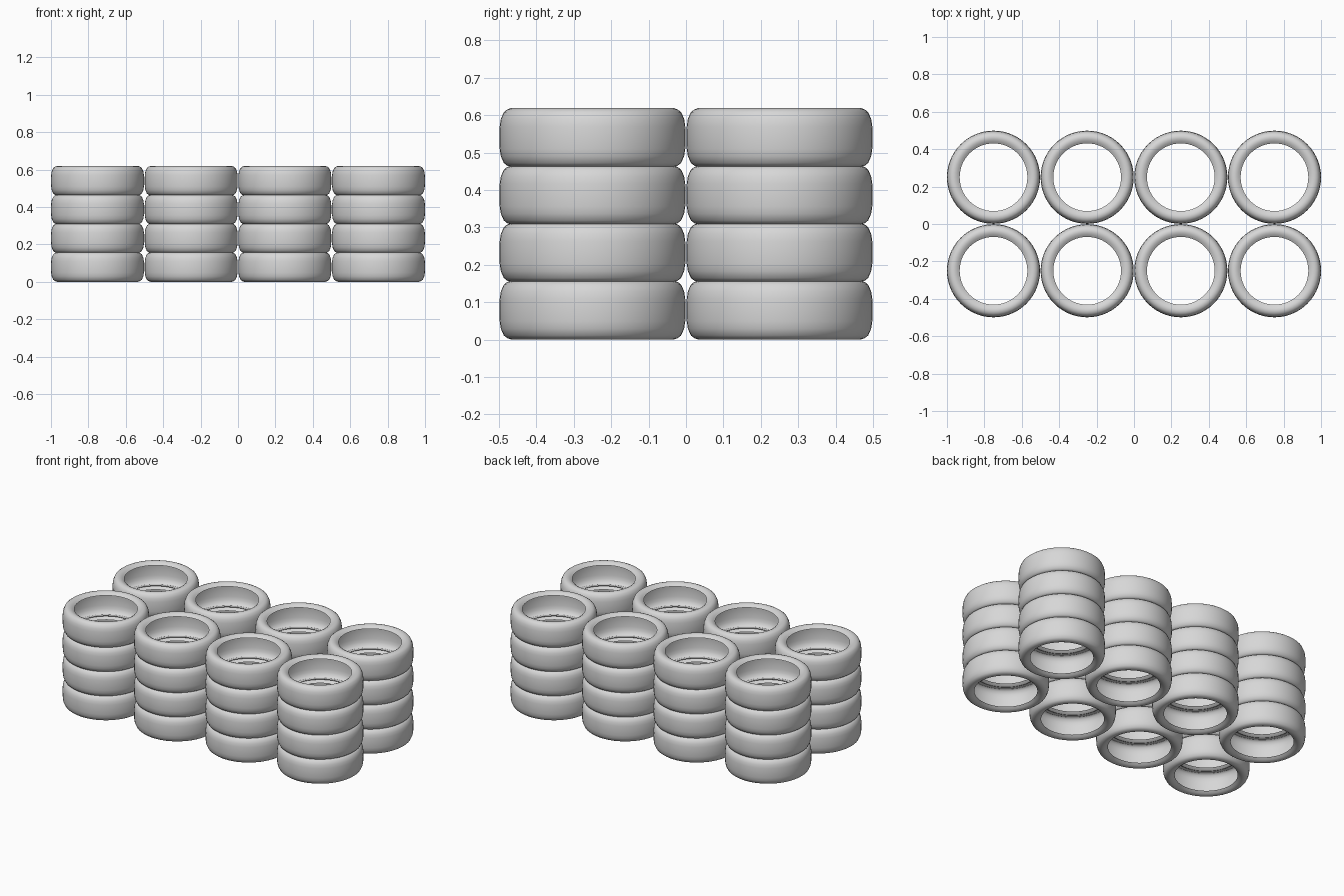
import bpy
import bmesh
from math import tau
from mathutils import Matrix, Vector

if "Cube" in bpy.data.objects:
    bpy.data.objects.remove(bpy.data.objects["Cube"], do_unlink=True)

SEGMENTS = 56
SPACING_X, SPACING_Y = 0.5007, 0.5
LAYERS, PITCH, HALF_HEIGHT = 4, 0.1537, 0.079

# Plain grey rubber
GREY = (0.68, 0.68, 0.68, 1)
rubber = bpy.data.materials.new("grey rubber")
rubber.use_nodes = True
rubber.diffuse_color = GREY
shader = next(n for n in rubber.node_tree.nodes if n.type == 'BSDF_PRINCIPLED')
shader.inputs["Base Color"].default_value = GREY
shader.inputs["Roughness"].default_value = 0.8

# Hollow tyre section from tread to bead: radius, height above the middle
upper = [(0.249, 0.0), (0.248, 0.03), (0.245, 0.05), (0.237, 0.068),
         (0.228, 0.075), (0.217, HALF_HEIGHT), (0.205, 0.078),
         (0.193, 0.073), (0.181, 0.064)]
section = [(r, -h) for r, h in reversed(upper[1:])] + upper


def tyre_mesh():
    """Sweep the open section around the vertical axis."""
    bm = bmesh.new()
    rings = []
    for i in range(SEGMENTS):
        turn = Matrix.Rotation(tau * i / SEGMENTS, 3, 'Z')
        rings.append([bm.verts.new(turn @ Vector((r, 0, h))) for r, h in section])
    for i, ring in enumerate(rings):
        after = rings[(i + 1) % SEGMENTS]
        for j in range(len(section) - 1):
            face = bm.faces.new((ring[j], after[j], after[j + 1], ring[j + 1]))
            face.smooth = True
    mesh = bpy.data.meshes.new("tyre")
    bm.to_mesh(mesh)
    bm.free()
    mesh.materials.append(rubber)
    return mesh


# Two rows of four stacks, each four tyres high
mesh = tyre_mesh()
for row, side in enumerate(("front", "back")):
    for column in range(4):
        for layer in range(LAYERS):
            name = f"{side}_stack_{column + 1}_tyre_{layer + 1}"
            tyre = bpy.data.objects.new(name, mesh)
            tyre.location = ((column - 1.5) * SPACING_X,
                             (row - 0.5) * SPACING_Y,
                             HALF_HEIGHT + layer * PITCH)
            bpy.context.collection.objects.link(tyre)
